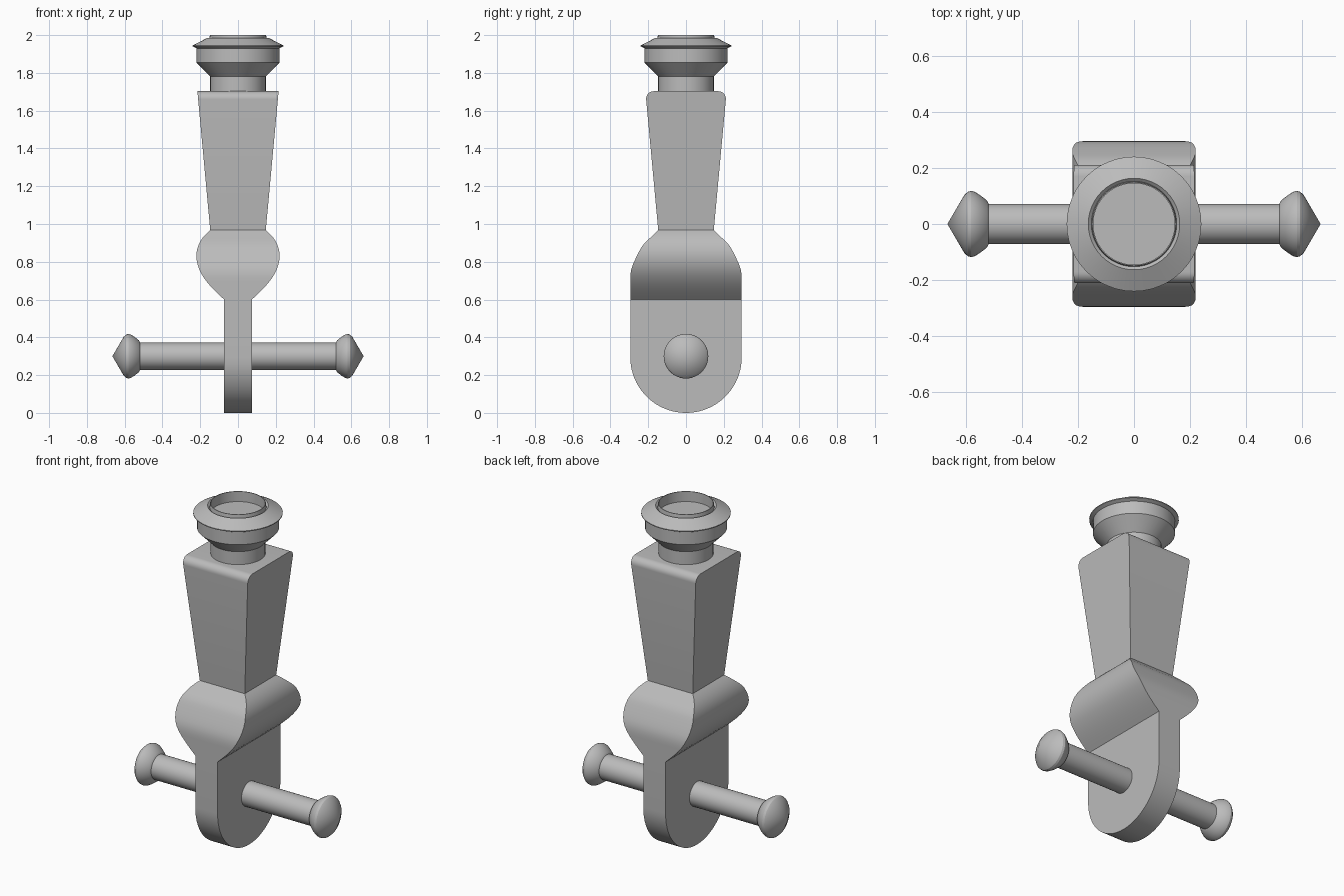
import bpy, bmesh, math
from mathutils import Matrix, Vector
from mathutils.geometry import interpolate_bezier

cube = bpy.data.objects.get("Cube")
if cube:
    bpy.data.objects.remove(cube, do_unlink=True)

grey = bpy.data.materials.new("plain grey")
grey.use_nodes = True
grey.diffuse_color = (0.5, 0.5, 0.5, 1)
grey.node_tree.nodes["Principled BSDF"].inputs["Base Color"].default_value = (0.5, 0.5, 0.5, 1)


def finish(bm, name):
    """Turn a bmesh into a smooth-by-angle object."""
    bmesh.ops.remove_doubles(bm, verts=bm.verts, dist=1e-5)
    bmesh.ops.recalc_face_normals(bm, faces=bm.faces)
    mesh = bpy.data.meshes.new(name)
    bm.to_mesh(mesh)
    bm.free()
    mesh.materials.append(grey)
    obj = bpy.data.objects.new(name, mesh)
    bpy.context.collection.objects.link(obj)
    bpy.ops.object.select_all(action="DESELECT")
    obj.select_set(True)
    bpy.context.view_layer.objects.active = obj
    bpy.ops.object.shade_smooth_by_angle(angle=math.radians(28))
    return obj


def bridge(bm, rings):
    for a, b in zip(rings, rings[1:]):
        n = len(a)
        for i in range(n):
            bm.faces.new((a[i], a[(i + 1) % n], b[(i + 1) % n], b[i]))


def loft(name, sections):
    """Stack rectangles given as (z, half width, half depth)."""
    bm = bmesh.new()
    rings = [[bm.verts.new((sx * w, sy * d, z))
              for sx, sy in ((-1, -1), (1, -1), (1, 1), (-1, 1))]
             for z, w, d in sections]
    bridge(bm, rings)
    bm.faces.new(rings[0])
    bm.faces.new(rings[-1])
    return finish(bm, name)


def lathe(name, profile, matrix=Matrix(), sides=48):
    """Revolve (radius, height) points; end points lie on the axis."""
    bm = bmesh.new()
    rings = [[bm.verts.new((r * math.cos(k * math.tau / sides),
                            r * math.sin(k * math.tau / sides), h))
              for k in range(sides)] for r, h in profile]
    bridge(bm, rings)
    bmesh.ops.dissolve_degenerate(bm, dist=1e-5, edges=bm.edges)
    bm.transform(matrix)
    return finish(bm, name)


def interpolate(points, z):
    for (z0, v0), (z1, v1) in zip(points, points[1:]):
        if z <= z1:
            return v0 + (v1 - v0) * (z - z0) / (z1 - z0)
    return points[-1][1]


# Flat lug with a half-round foot
R, T = 0.295, 0.073
foot = [(R - R * math.cos(a), T, R * math.sin(a))
        for a in (0.01 + (math.pi / 2 - 0.01) * i / 20 for i in range(21))]
foot[0] = (0, T, foot[0][2])
loft("lug", foot + [(0.6, T, R)])

# Swollen shoulder between lug and grip, narrowing in depth near its top
lower = interpolate_bezier(Vector((T, 0.6)), Vector((0.15, 0.67)),
                           Vector((0.22, 0.74)), Vector((0.22, 0.83)), 12)
upper = interpolate_bezier(Vector((0.22, 0.83)), Vector((0.22, 0.9)),
                           Vector((0.18, 0.94)), Vector((0.147, 0.967)), 10)
depth = [(0.6, R), (0.73, R), (0.77, 0.288), (0.82, 0.266),
         (0.88, 0.235), (0.9, 0.218), (0.967, 0.147)]
loft("shoulder", [(p.y, p.x, interpolate(depth, p.y)) for p in lower + upper[1:]])

# Tapered square grip, rounded along its front and back top edges
z0, z1, w0, w1, r = 0.967, 1.703, 0.147, 0.215, 0.045
taper = lambda z: w0 + (w1 - w0) * (z - z0) / (z1 - z0)
grip = [(z0, w0, w0)]
for i in range(9):
    a = math.pi / 2 * i / 8
    z = z1 - r + r * math.sin(a)
    grip.append((z, taper(z), taper(z) - r + r * math.cos(a)))
loft("grip", grip)

# Collar with flange, thin lip and shallow socket
lathe("collar", [(0, 1.69), (0.147, 1.69), (0.147, 1.78), (0.22, 1.855),
                 (0.22, 1.93), (0.24, 1.94), (0.24, 1.945), (0.163, 1.985),
                 (0.152, 1.975), (0.149, 2.0), (0.145, 2.0), (0.145, 1.94), (0, 1.94)])

# Cross pin with a pointed knob on each end
half = [(0.072, 0.518), (0.084, 0.524), (0.104, 0.55), (0.115, 0.568),
        (0.118, 0.58), (0.115, 0.592), (0.103, 0.605), (0, 0.665)]
across = Matrix.Translation((0, 0, 0.3)) @ Matrix.Rotation(math.pi / 2, 4, "Y")
lathe("cross_pin", [(rad, -h) for rad, h in reversed(half)] + half, across)
